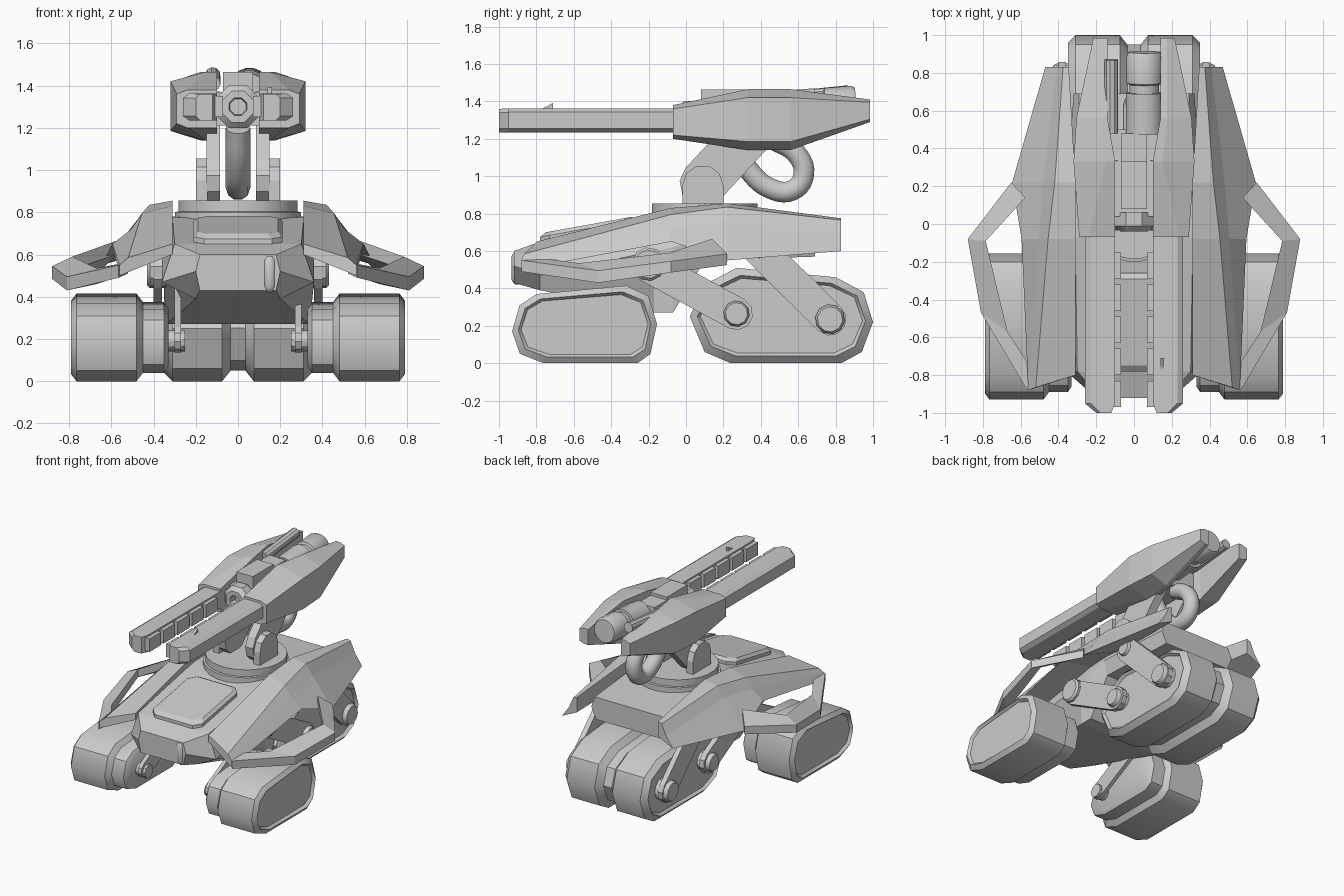
import bpy, bmesh, math
from mathutils import Vector

if "Cube" in bpy.data.objects:
    bpy.data.objects.remove(bpy.data.objects["Cube"])


def loft(name, rings, mirror=False, smooth=0):
    """Skin equal-length rings of points, cap both ends."""
    n = len(rings[0])
    verts = [tuple(p) for r in rings for p in r]
    faces = [(k * n + i, k * n + (i + 1) % n, (k + 1) * n + (i + 1) % n, (k + 1) * n + i)
             for k in range(len(rings) - 1) for i in range(n)]
    faces += [tuple(range(n)), tuple(range(len(verts) - n, len(verts)))]
    me = bpy.data.meshes.new(name)
    me.from_pydata(verts, [], faces)
    bm = bmesh.new()
    bm.from_mesh(me)
    bmesh.ops.recalc_face_normals(bm, faces=bm.faces)
    bm.to_mesh(me)
    bm.free()
    ob = bpy.data.objects.new(name, me)
    bpy.context.collection.objects.link(ob)
    if mirror:
        ob.modifiers.new("Mirror", 'MIRROR')
    if smooth:
        bpy.ops.object.select_all(action='DESELECT')
        ob.select_set(True)
        bpy.context.view_layer.objects.active = ob
        bpy.ops.object.shade_smooth_by_angle(angle=math.radians(smooth))
    return ob


def prism(name, pts, x0, x1, mirror=True):
    return loft(name, [[(x, y, z) for y, z in pts] for x in (x0, x1)], mirror)


def box(name, x, y, z, mirror=False):
    return prism(name, [(y[0], z[0]), (y[1], z[0]), (y[1], z[1]), (y[0], z[1])], x[0], x[1], mirror)


def rod(name, p, q, steps, n=16, mirror=False):
    """Round part along p-q; steps are (position 0..1, radius)."""
    p, q = Vector(p), Vector(q)
    d = (q - p).normalized()
    u = d.orthogonal().normalized()
    v = d.cross(u)
    rings = []
    for t, r in steps:
        c = p.lerp(q, t)
        rings.append([c + r * (math.cos(a) * u + math.sin(a) * v)
                      for a in [2 * math.pi * (i + .5) / n for i in range(n)]])
    return loft(name, rings, mirror, 35)


def bar(name, p, q, w, x0, x1):
    """Flat link with rounded ends in the yz plane."""
    a = math.atan2(q[1] - p[1], q[0] - p[0])
    pts = []
    for c, s in ((p, a + math.pi / 2), (q, a - math.pi / 2)):
        pts += [(c[0] + w * math.cos(s + i * math.pi / 5), c[1] + w * math.sin(s + i * math.pi / 5))
                for i in range(6)]
    return prism(name, pts, x0, x1)


def pod(name, pts, steps):
    """Track unit: steps are (x, amount the outline is shrunk)."""
    ys, zs = [p[0] for p in pts], [p[1] for p in pts]
    cy, cz = (max(ys) + min(ys)) / 2, (max(zs) + min(zs)) / 2
    hy, hz = max(ys) - cy, max(zs) - cz
    return loft(name, [[(x, cy + (y - cy) * (1 - d / hy), cz + (z - cz) * (1 - d / hz)) for y, z in pts]
                       for x, d in steps], True, 40)


# Front track units: wide tread with recessed side, narrower inner hub
front = [(-.93, .17), (-.888, .05), (-.76, 0), (-.26, 0), (-.19, .05), (-.155, .21),
         (-.2, .36), (-.32, .415), (-.8, .37), (-.89, .31)]
pod("front_track", front, [(.33, .07), (.35, .04), (.45, .04), (.48, 0), (.765, 0),
                           (.79, .033), (.77, .048)])
# Rear track units, joined by a smaller middle section
rear = [(.02, .25), (.1, .06), (.24, 0), (.83, 0), (.94, .06), (1, .22),
        (.95, .38), (.8, .46), (.27, .51), (.1, .42)]
pod("rear_track", rear, [(0, .05), (.035, .05), (.075, 0), (.31, 0), (.35, .04), (.33, .056)])

# Suspension links and pivots
bar("rear_link_long", (-.2, .52), (.27, .265), .088, .36, .4)
bar("rear_link_short", (.38, .62), (.77, .235), .088, .36, .4)
bar("front_link", (-.72, .2), (-.3, .42), .065, .27, .3)
for nm, y, z, x0, x1, r in (("hull_pivot", -.2, .53, .34, .43, .09), ("rear_pivot_a", .27, .265, .3, .43, .07),
                            ("rear_pivot_b", .77, .235, .3, .43, .08), ("front_axle", -.72, .19, .25, .4, .05),
                            ("upper_pivot", .38, .62, .28, .42, .06)):
    rod(nm, (x0, y, z), (x1, y, z), [(0, r), (.85, r), (1, r * .85)], 10, True)

# Hull: hexagonal sections from nose to tail
hull = [(-.92, .18, .6, .2, .52, .18, .43), (-.78, .3, .65, .36, .47, .2, .39),
        (-.17, .31, .76, .36, .6, .34, .27), (-.07, .31, .775, .36, .62, .34, .27),
        (.1, .31, .78, .36, .66, .33, .55), (.69, .29, .74, .32, .66, .28, .57)]
loft("hull", [[(-a, y, za), (a, y, za), (b, y, zb), (c, y, zc), (-c, y, zc), (-b, y, zb)]
              for y, a, za, b, zb, c, zc in hull])


# Sloped hatch plate on the front deck
def plate(w, y0, y1, lift):
    c = .05
    xy = [(-w, y0 + c), (-w + c, y0), (w - c, y0), (w, y0 + c), (w, y1 - c), (w - c, y1), (-w + c, y1), (-w, y1 - c)]
    return [(x, y, .785 + .18 * y + lift) for x, y in xy]


loft("hatch", [plate(.21, -.78, -.26, -.02), plate(.21, -.78, -.26, .03), plate(.19, -.75, -.29, .05)])
rod("headlight", (.15, -.9, .42), (.15, -.9, .6),
    [(0, .01), (.06, .024), (.15, .032), (.85, .032), (.94, .024), (1, .01)], 12)

# Fenders: folded band each side, with an open outer frame
band = [[(.31, -.8, .65), (.52, -.865, .585), (.56, -.88, .55), (.56, -.88, .5), (.31, -.8, .6)],
        [(.31, -.08, .83), (.455, -.08, .795), (.505, -.08, .72), (.595, -.08, .65), (.31, -.08, .7)],
        [(.31, .22, .855), (.42, .22, .835), (.48, .22, .76), (.645, .22, .55), (.31, .22, .7)],
        [(.345, .83, .775), (.375, .83, .765), (.41, .83, .685), (.47, .83, .6), (.345, .83, .66)]]
loft("fender", band, True)
# per node: outer x, y, top z, bottom z, then inner x, y, top z, bottom z
frame = [(.65, .22, .585, .525, .575, .14, .665, .6), (.88, -.08, .545, .485, .785, -.09, .59, .53),
         (.81, -.47, .495, .43, .67, -.57, .535, .46), (.565, -.88, .55, .49, .52, -.8, .565, .51)]
loft("fender_frame", [[(a, b, c), (a, b, d), (e, f, h), (e, f, g)] for a, b, c, d, e, f, g, h in frame], True)

# Turret ring and gun cradle
rod("turret_ring", (0, .1, .72), (0, .1, .855), [(0, .3), (.6, .3), (.62, .285), (1, .285)], 24)
bar("cradle_bracket", (.09, .8), (.09, .95), .11, .145, .2)
bar("cradle_arm", (.09, .96), (.36, 1.25), .125, .085, .15)

# Cable loop under the gun
cu = bpy.data.curves.new("cable", 'CURVE')
cu.dimensions = '3D'
cu.bevel_depth, cu.bevel_resolution, cu.resolution_u, cu.use_fill_caps = .058, 3, 5, True
path = [(.24, 1.2), (.33, 1.04), (.45, .935), (.57, .925), (.63, 1.01), (.59, 1.12), (.46, 1.2)]
sp = cu.splines.new('BEZIER')
sp.bezier_points.add(len(path) - 1)
for bp, (y, z) in zip(sp.bezier_points, path):
    bp.co = (0, y, z)
    bp.handle_left_type = bp.handle_right_type = 'AUTO'
bpy.context.collection.objects.link(bpy.data.objects.new("cable", cu))


# Gun housings and rail barrels share one chamfered section
def section(y, xi, xo, zt, zb, m, c):
    return [(xi, y, zt), (xo - m, y, zt), (xo, y, zt - c), (xo, y, zb + c), (xo - m, y, zb), (xi, y, zb)]


loft("gun_housing", [section(-.07, .1, .29, 1.38, 1.2, .05, .02), section(.33, .1, .32, 1.465, 1.14, .17, .045),
                     section(.56, .14, .305, 1.465, 1.14, .13, .045), section(.985, .14, .215, 1.41, 1.29, .04, .015)], True)
loft("barrel", [section(-1, .12, .2, 1.36, 1.235, .02, .02), section(-.95, .1, .26, 1.362, 1.235, .03, .02),
                section(-.05, .1, .26, 1.362, 1.235, .03, .02)], True)
for i in range(5):
    y = -.97 + i * .17
    box("barrel_rail_block", (.07, .11), (y, y + .14), (1.25, 1.35), True)
prism("gun_sight", [(-.77, 1.36), (-.71, 1.36), (-.71, 1.392)], .14, .16, False)

# Central gun body, muzzle ring, rear canisters
box("gun_body", (-.15, .15), (.04, .5), (1.21, 1.37))
box("gun_body_top", (-.07, .07), (.08, .48), (1.36, 1.44))
box("top_block", (-.07, .07), (.08, .33), (1.42, 1.463))
rod("muzzle_ring", (0, .06, 1.3), (0, -.04, 1.3), [(0, .11), (.7, .11), (1, .08), (1, .045), (.4, .04)], 8)
rod("large_canister", (.055, .48, 1.355), (.055, .91, 1.39),
    [(0, .1), (.5, .1), (.5, .08), (.6, .08), (.62, .097), (.95, .097), (1, .085)], 16)
rod("small_canister", (-.12, .48, 1.41), (-.12, .87, 1.45), [(0, .037), (1, .037)], 10)
